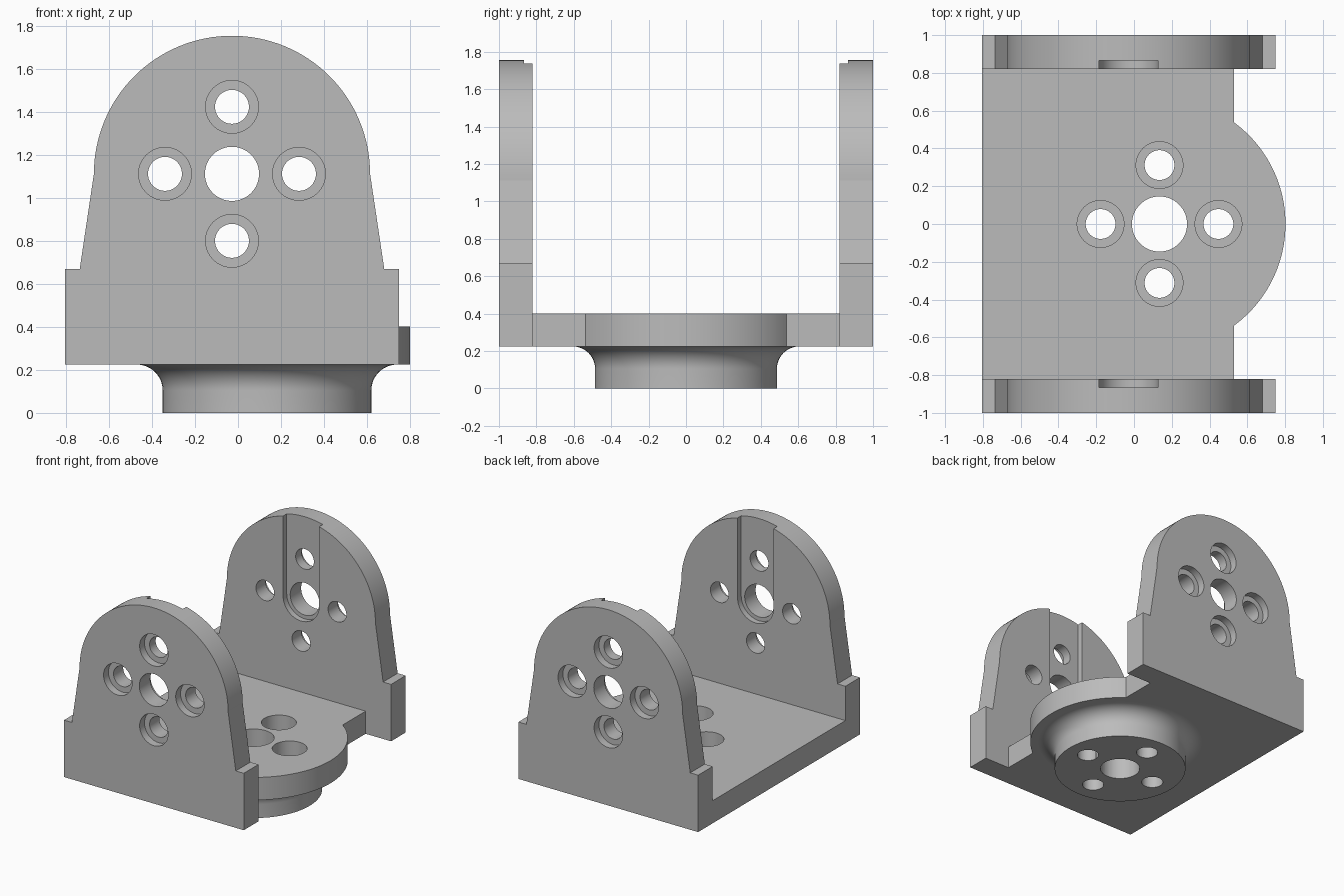
import bpy, bmesh, math
from mathutils import Vector

cube = bpy.data.objects.get("Cube")
if cube:
    bpy.data.objects.remove(cube, do_unlink=True)

metal = bpy.data.materials.new("plain_grey")
metal.use_nodes = True
grey = (0.5, 0.5, 0.5, 1)
metal.diffuse_color = grey
metal.node_tree.nodes["Principled BSDF"].inputs["Base Color"].default_value = grey


def arc(cx, cy, r, start, end, steps):
    """Points along an arc, angles in degrees."""
    angles = [math.radians(start + (end - start) * i / steps) for i in range(steps + 1)]
    return [(cx + r * math.cos(a), cy + r * math.sin(a)) for a in angles]


def finish(bm, name):
    bmesh.ops.recalc_face_normals(bm, faces=bm.faces)
    mesh = bpy.data.meshes.new(name)
    bm.to_mesh(mesh)
    bm.free()
    mesh.materials.append(metal)
    obj = bpy.data.objects.new(name, mesh)
    bpy.context.collection.objects.link(obj)
    return obj


def prism(name, outline, axis, lo, hi):
    """Extrude an outline along y (outline in x, z) or z (outline in x, y)."""
    bm = bmesh.new()
    along_y = axis == "y"
    verts = [bm.verts.new((a, lo, b) if along_y else (a, b, lo)) for a, b in outline]
    face = bm.faces.new(verts)
    top = bmesh.ops.extrude_face_region(bm, geom=[face])["geom"]
    step = Vector((0, hi - lo, 0) if along_y else (0, 0, hi - lo))
    bmesh.ops.translate(bm, vec=step, verts=[v for v in top if isinstance(v, bmesh.types.BMVert)])
    return finish(bm, name)


def drill(a, b, r, axis, lo, hi):
    return prism("hole_cutter", arc(a, b, r, 0, 360, 64)[:-1], axis, lo, hi)


def cut(obj, cutters):
    bpy.context.view_layer.objects.active = obj
    for cutter in cutters:
        cutter.hide_render = True
        mod = obj.modifiers.new("cut", "BOOLEAN")
        mod.operation = "DIFFERENCE"
        mod.solver = "EXACT"
        mod.object = cutter
        bpy.ops.object.modifier_apply(modifier=mod.name)


def smooth(obj):
    bpy.ops.object.select_all(action="DESELECT")
    obj.select_set(True)
    bpy.context.view_layer.objects.active = obj
    bpy.ops.object.shade_smooth_by_angle(angle=math.radians(6.2))


def discard(cutters):
    for cutter in cutters:
        bpy.data.objects.remove(cutter, do_unlink=True)


def bolt_circle(a, b, spread=0.312):
    return [(a + spread, b), (a - spread, b), (a, b + spread), (a, b - spread)]


UNDER, FLOOR = 0.225, 0.402      # floor plate underside and top
INNER, OUTER = 0.82, 1.0         # side wall faces
BACK_X = -0.805
WX, WZ = -0.028, 1.113           # wall hole centre
HUB_X = 0.135                    # floor hole centre

# Arched side walls with counterbored holes and an inner slot
wall_outline = [(BACK_X, UNDER), (0.75, UNDER), (0.75, 0.67), (WX + 0.709, 0.67)]
wall_outline += arc(WX, WZ, 0.643, 0, 180, 64)
wall_outline += [(WX - 0.709, 0.67), (BACK_X, 0.67)]
slot_outline = arc(WX, WZ, 0.156, 180, 360, 36) + [(WX + 0.156, 2), (WX - 0.156, 2)]

for name, s in (("front_wall", -1), ("back_wall", 1)):
    wall = prism(name, wall_outline, "y", s * INNER, s * OUTER)
    cutters = [prism("slot_cutter", slot_outline, "y", s * 0.7, s * 0.865),
               drill(WX, WZ, 0.126, "y", s * 0.7, s * 1.1)]
    for x, z in bolt_circle(WX, WZ):
        cutters.append(drill(x, z, 0.079, "y", s * 0.7, s * 1.1))
        cutters.append(drill(x, z, 0.123, "y", s * 0.94, s * 1.1))
    cut(wall, cutters)
    discard(cutters)
    smooth(wall)

# Floor plate with a rounded nose
nose_r = 0.667
edge_x = 0.53
half = math.degrees(math.acos((edge_x - HUB_X) / nose_r))
floor_outline = [(BACK_X, -INNER), (edge_x, -INNER)]
floor_outline += arc(HUB_X, 0, nose_r, -half, half, 48)
floor_outline += [(edge_x, INNER), (BACK_X, INNER)]
floor = prism("floor_plate", floor_outline, "z", UNDER, FLOOR)

# Round hub under the floor, flaring into it with a fillet
hub_r, fillet = 0.486, 0.12
profile = [(0, 0), (hub_r, 0)]
profile += arc(hub_r + fillet, UNDER - fillet, fillet, 180, 90, 16) + [(0, UNDER)]
bm = bmesh.new()
ring = [bm.verts.new((HUB_X + r, 0, z)) for r, z in profile]
edges = [bm.edges.new(pair) for pair in zip(ring, ring[1:])]
bmesh.ops.spin(bm, geom=ring + edges, cent=(HUB_X, 0, 0), axis=(0, 0, 1),
               angle=math.tau, steps=96, use_duplicate=False)
bmesh.ops.remove_doubles(bm, verts=bm.verts, dist=0.0001)
hub = finish(bm, "hub")

# Centre bore and four stepped bolt holes through floor and hub
cutters = [drill(HUB_X, 0, 0.146, "z", -0.1, 0.6)]
for x, y in bolt_circle(HUB_X, 0):
    cutters.append(drill(x, y, 0.079, "z", -0.1, 0.6))
    cutters.append(drill(x, y, 0.124, "z", 0.12, 0.6))
for part in (floor, hub):
    cut(part, cutters)
    smooth(part)
discard(cutters)
